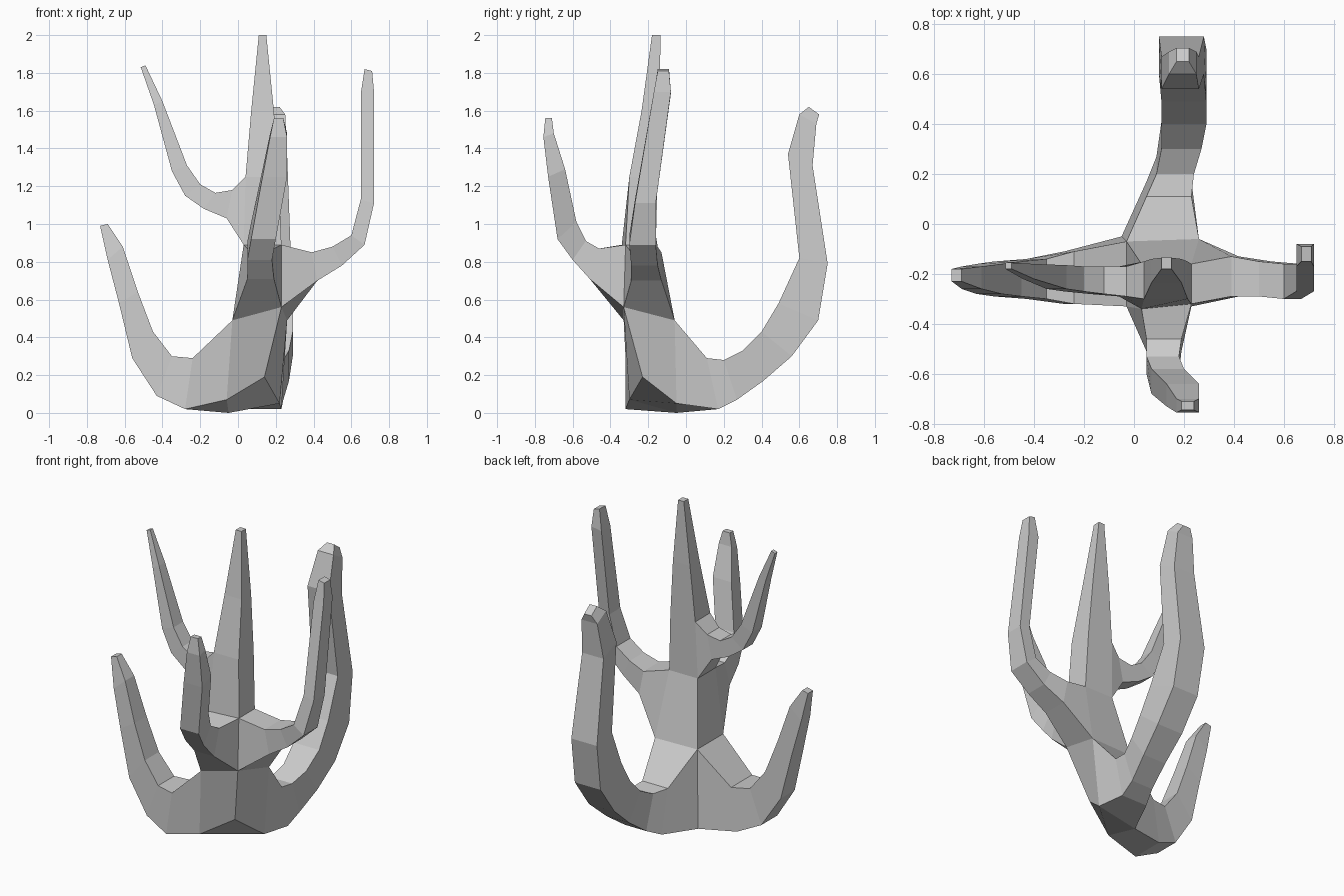
import bpy, bmesh

bm = bmesh.new()


def ring(*pts):
    return [bm.verts.new(p) for p in pts]


def rect(x0, x1, y0, y1, z):
    return ring((x0, y0, z), (x1, y0, z), (x1, y1, z), (x0, y1, z))


def bridge(a, b, skip=()):
    for k in range(4):
        if k not in skip:
            n = (k + 1) % 4
            bm.faces.new((a[k], a[n], b[n], b[k]))


def arm(side, lo, hi, sections):
    """Square limb grown from one trunk side (0 front, 1 right, 2 back, 3 left).
    Section: underside (dist, z), topside (dist, z), width range."""
    n = (side + 1) % 4
    prev = [lo[side], lo[n], hi[n], hi[side]]
    for a0, z0, a1, z1, s0, s1 in sections:
        if side > 1:
            s0, s1 = s1, s0
        pts = [(a0, s0, z0), (a0, s1, z0), (a1, s1, z1), (a1, s0, z1)]
        if side in (0, 2):
            pts = [(s, a, z) for a, s, z in pts]
        cur = ring(*pts)
        bridge(prev, cur)
        prev = cur
    bm.faces.new(prev)


# Trunk rings, corners ordered front-left, front-right, back-right, back-left
base = ring((-.06, -.30, .07), (.14, -.23, .19), (.22, -.05, .05), (-.05, -.05, 0))
waist = ring((-.03, -.33, .49), (.23, -.33, .56), (.26, -.06, .49), (-.03, -.07, .49))
neck = ring((.03, -.34, .89), (.23, -.32, .89), (.23, -.16, .89), (.03, -.16, .89))
spike = rect(.04, .215, -.30, -.15, 1.25)
upper = rect(.07, .19, -.235, -.14, 1.6)
tip = rect(.11, .15, -.18, -.135, 2.0)
bm.faces.new(base)
bridge(base, waist, (2, 3))
bridge(waist, neck, (0, 1))
bridge(neck, spike, (3,))
bridge(spike, upper)
bridge(upper, tip)
bm.faces.new(tip)

# Low left arm
arm(3, base, waist, [
    (-.28, .02, -.24, .29, -.32, -.11),
    (-.43, .09, -.35, .30, -.30, -.14),
    (-.56, .29, -.45, .43, -.29, -.15),
    (-.63, .58, -.53, .64, -.28, -.16),
    (-.69, .81, -.61, .88, -.26, -.17),
    (-.73, .99, -.69, 1.00, -.23, -.18)])

# Low back arm
arm(2, base, waist, [
    (.17, .02, .11, .29, .05, .23),
    (.27, .07, .20, .28, .09, .24),
    (.41, .17, .30, .33, .11, .27),
    (.56, .30, .40, .43, .11, .29),
    (.70, .49, .49, .58, .11, .29),
    (.75, .79, .60, .82, .10, .28),
    (.67, 1.31, .54, 1.37, .11, .26),
    (.69, 1.53, .60, 1.58, .14, .25),
    (.705, 1.58, .65, 1.62, .17, .22)])

# Front arm
arm(0, waist, neck, [
    (-.51, .71, -.46, .87, .05, .19),
    (-.60, .81, -.53, .91, .05, .18),
    (-.68, .92, -.58, 1.01, .07, .20),
    (-.73, 1.25, -.64, 1.29, .13, .26),
    (-.755, 1.46, -.70, 1.48, .17, .26),
    (-.745, 1.56, -.71, 1.56, .19, .24)])

# Right arm
arm(1, waist, neck, [
    (.42, .70, .39, .85, -.29, -.13),
    (.55, .78, .50, .88, -.29, -.15),
    (.67, .89, .60, .94, -.30, -.16),
    (.72, 1.11, .65, 1.13, -.27, -.16),
    (.72, 1.70, .65, 1.69, -.17, -.08),
    (.71, 1.81, .67, 1.82, -.15, -.09)])

# Upper left arm
arm(3, neck, spike, [
    (-.06, 1.03, -.03, 1.18, -.29, -.17),
    (-.18, 1.08, -.12, 1.165, -.28, -.17),
    (-.28, 1.15, -.20, 1.21, -.27, -.17),
    (-.35, 1.28, -.27, 1.31, -.26, -.165),
    (-.445, 1.63, -.40, 1.65, -.22, -.16),
    (-.515, 1.83, -.49, 1.84, -.18, -.155)])

bmesh.ops.recalc_face_normals(bm, faces=bm.faces)
mesh = bpy.data.meshes.new("cactus_body")
bm.to_mesh(mesh)
bm.free()
bpy.context.collection.objects.link(bpy.data.objects.new("cactus_body", mesh))
